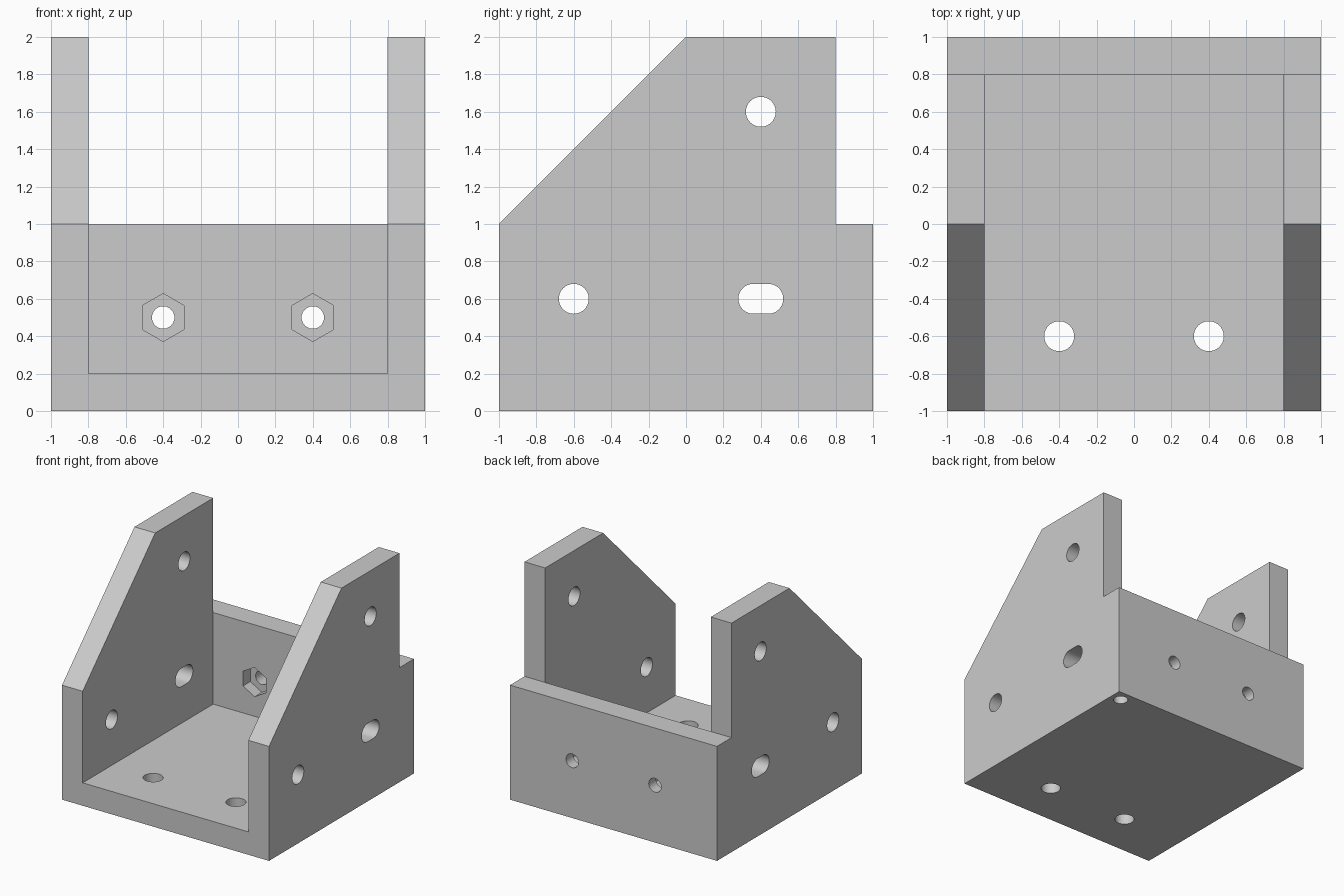
import bpy
import bmesh
from math import cos, sin, pi
from mathutils import Vector

if "Cube" in bpy.data.objects:
    bpy.data.objects.remove(bpy.data.objects["Cube"], do_unlink=True)

grey = bpy.data.materials.new("plain grey")
grey.use_nodes = True
colour = (0.6, 0.6, 0.6, 1)
grey.diffuse_color = colour
grey.node_tree.nodes["Principled BSDF"].inputs["Base Color"].default_value = colour


def prism(name, axis, profile, start, end):
    """Extrude a 2D profile along an axis; the other two axes keep their order."""
    bm = bmesh.new()
    verts = []
    for p in profile:
        co = list(p)
        co.insert("xyz".index(axis), start)
        verts.append(bm.verts.new(co))
    face = bm.faces.new(verts)
    offset = Vector([end - start if a == axis else 0 for a in "xyz"])
    extruded = bmesh.ops.extrude_face_region(bm, geom=[face])["geom"]
    bmesh.ops.translate(bm, vec=offset, verts=[g for g in extruded if isinstance(g, bmesh.types.BMVert)])
    bmesh.ops.recalc_face_normals(bm, faces=bm.faces)
    mesh = bpy.data.meshes.new(name)
    bm.to_mesh(mesh)
    bm.free()
    mesh.materials.append(grey)
    obj = bpy.data.objects.new(name, mesh)
    bpy.context.collection.objects.link(obj)
    return obj


def ring(u, v, radius, sides=40, stretch=0.0):
    """Regular polygon with a corner on top; stretch turns it into a slot."""
    points = []
    for i in range(sides):
        a = 2 * pi * (i + (0.5 if stretch else 0)) / sides
        side = stretch if sin(a) > 0 else -stretch
        points.append((u + radius * sin(a) + side, v + radius * cos(a)))
    return points


# Bracket body from its side outline, notched above the back wall
outline = [(-1, 0), (1, 0), (1, 1), (0.8, 1), (0.8, 2), (0, 2), (-1, 1)]
bracket = prism("bracket", "x", outline, -1, 1)

# Space between the side walls
channel = [(-1.2, 0.2), (0.8, 0.2), (0.8, 1), (1.2, 1), (1.2, 2.2), (-1.2, 2.2)]
cutters = [prism("channel_cutter", "x", channel, -0.8, 0.8)]

# Holes and slot through both side walls
for y, z, stretch in [(-0.6, 0.6, 0), (0.4, 1.6, 0), (0.4, 0.6, 0.04)]:
    cutters.append(prism("side_hole_cutter", "x", ring(y, z, 0.08, stretch=stretch), -1.2, 1.2))

# Floor holes, and back wall holes with nut pockets
for x in (-0.4, 0.4):
    cutters.append(prism("floor_hole_cutter", "z", ring(x, -0.6, 0.08), -0.2, 0.4))
    cutters.append(prism("back_hole_cutter", "y", ring(x, 0.5, 0.06), 0.7, 1.2))
    cutters.append(prism("nut_pocket_cutter", "y", ring(x, 0.5, 0.128, sides=6), 0.7, 0.9))

# Blind hole under one back corner
cutters.append(prism("corner_hole_cutter", "z", ring(0.9, 0.9, 0.06), -0.2, 0.4))

# Cut everything and remove the cutters
bpy.ops.object.select_all(action="DESELECT")
bpy.context.view_layer.objects.active = bracket
bracket.select_set(True)
for cutter in cutters:
    cutter.hide_render = True
    mod = bracket.modifiers.new("cut", "BOOLEAN")
    mod.operation = "DIFFERENCE"
    mod.solver = "EXACT"
    mod.object = cutter
    bpy.ops.object.modifier_apply(modifier=mod.name)
    bpy.data.objects.remove(cutter, do_unlink=True)

bpy.ops.object.shade_smooth_by_angle()
